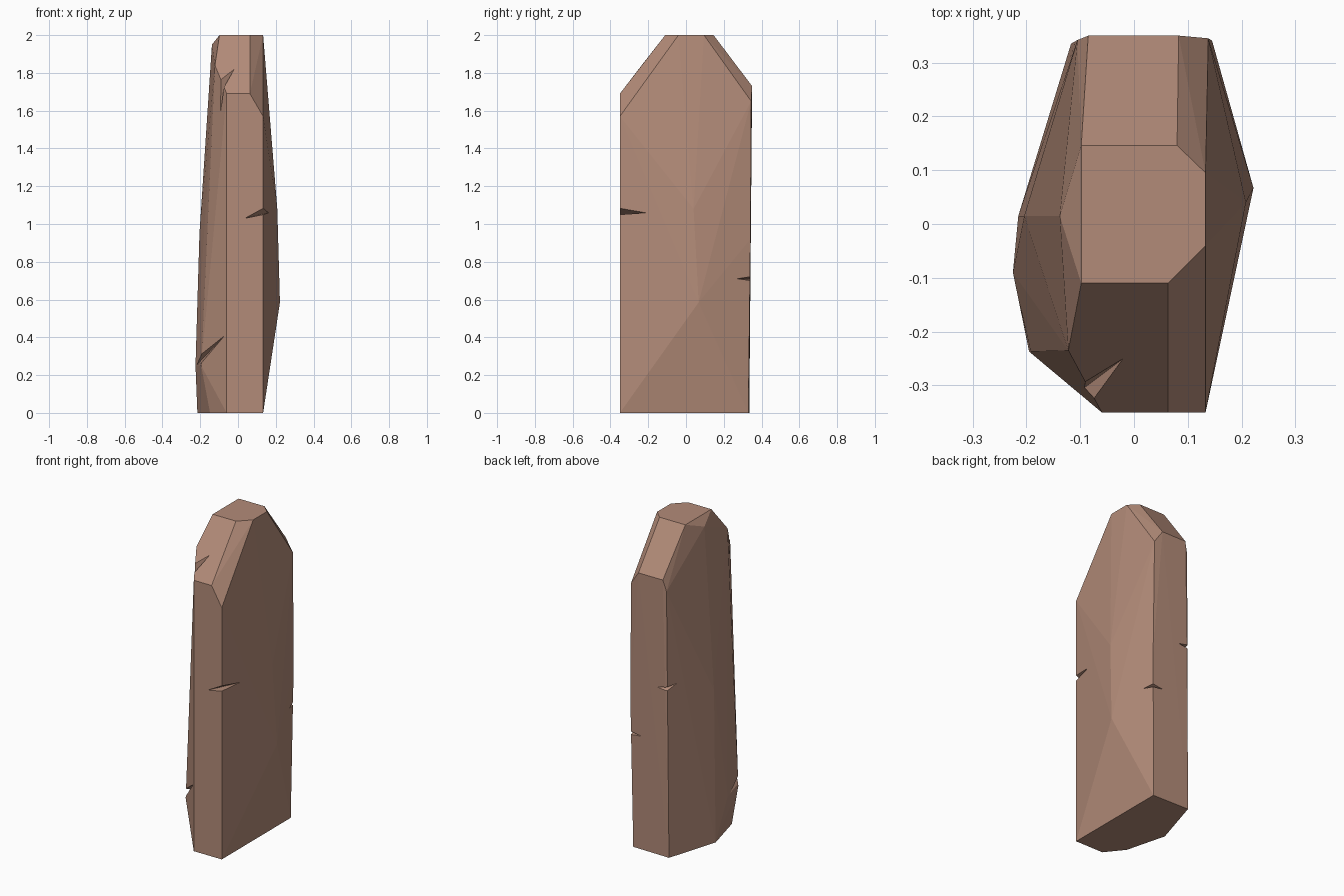
import bpy, bmesh
from mathutils import Vector

if "Cube" in bpy.data.objects:
    bpy.data.objects.remove(bpy.data.objects["Cube"])


def hull_object(name, points):
    """Flat-faced convex solid wrapped around a few corner points."""
    bm = bmesh.new()
    for p in points:
        bm.verts.new(p)
    res = bmesh.ops.convex_hull(bm, input=bm.verts[:])
    loose = [v for v in bm.verts if not v.link_faces]
    bmesh.ops.delete(bm, geom=loose, context='VERTS')
    bmesh.ops.dissolve_limit(bm, angle_limit=0.012, verts=bm.verts[:], edges=bm.edges[:])
    bmesh.ops.recalc_face_normals(bm, faces=bm.faces[:])
    mesh = bpy.data.meshes.new(name)
    bm.to_mesh(mesh)
    bm.free()
    obj = bpy.data.objects.new(name, mesh)
    bpy.context.collection.objects.link(obj)
    return obj


# Stone body: corners grouped by level
top = [(-0.098, 0.146, 2), (0.08, 0.146, 2), (0.133, 0.095, 2),
       (0.133, -0.04, 2), (0.063, -0.11, 2), (-0.098, -0.11, 2)]
shoulder = [(-0.138, 0.015, 1.95), (-0.122, -0.235, 1.84),
            (-0.06, -0.35, 1.69), (0.063, -0.35, 1.69), (0.133, -0.35, 1.57),
            (0.138, 0.345, 1.65), (0.083, 0.35, 1.73), (-0.085, 0.35, 1.73),
            (-0.105, 0.342, 1.66)]
belly = [(0.208, 0.04, 1.08), (0.222, 0.067, 0.585), (0.145, 0.341, 0.92),
         (-0.204, 0.015, 0.95), (-0.225, -0.09, 0.25), (-0.195, -0.237, 0.25)]
base = [(-0.06, -0.35, 0), (0.133, -0.35, 0), (0.133, 0.33, 0),
        (-0.117, 0.335, 0), (-0.215, 0.015, 0), (-0.148, -0.24, 0)]
stone = hull_object("standing_stone", top + shoulder + belly + base)

# Chips on the edges: two tips on the faces, two points just outside the edge
chips = [
    [(0.035, -0.352, 1.03), (0.165, -0.21, 1.06), (0.135, -0.353, 1.05), (0.135, -0.353, 1.085)],
    [(0.07, 0.339, 0.71), (0.165, 0.27, 0.71), (0.147, 0.343, 0.70), (0.147, 0.343, 0.722)],
    [(-0.04, 0.345, 1.05), (-0.135, 0.27, 1.07), (-0.112, 0.346, 1.04), (-0.112, 0.346, 1.065)],
    [(-0.07, -0.342, 0.41), (-0.222, -0.12, 0.25), (-0.197, -0.24, 0.26), (-0.197, -0.24, 0.31)],
    [(-0.02, -0.25, 1.82), (-0.10, -0.31, 1.57), (-0.076, -0.328, 1.725), (-0.095, -0.295, 1.775)],
]
cutters = []
for pts in chips:
    cutter = hull_object("chip_cutter", pts)
    cutter.hide_render = True
    mod = stone.modifiers.new("chip", 'BOOLEAN')
    mod.operation = 'DIFFERENCE'
    mod.solver = 'EXACT'
    mod.object = cutter
    cutters.append(cutter)

# Bake the chips and drop the cutters
deps = bpy.context.evaluated_depsgraph_get()
chipped = bpy.data.meshes.new_from_object(stone.evaluated_get(deps))
stone.modifiers.clear()
stone.data = chipped
for cutter in cutters:
    bpy.data.objects.remove(cutter)

# Warm brown stone colour
mat = bpy.data.materials.new("brown_stone")
mat.diffuse_color = (0.45, 0.26, 0.19, 1)
mat.use_nodes = True
mat.node_tree.nodes["Principled BSDF"].inputs["Base Color"].default_value = mat.diffuse_color
stone.data.materials.clear()
stone.data.materials.append(mat)
